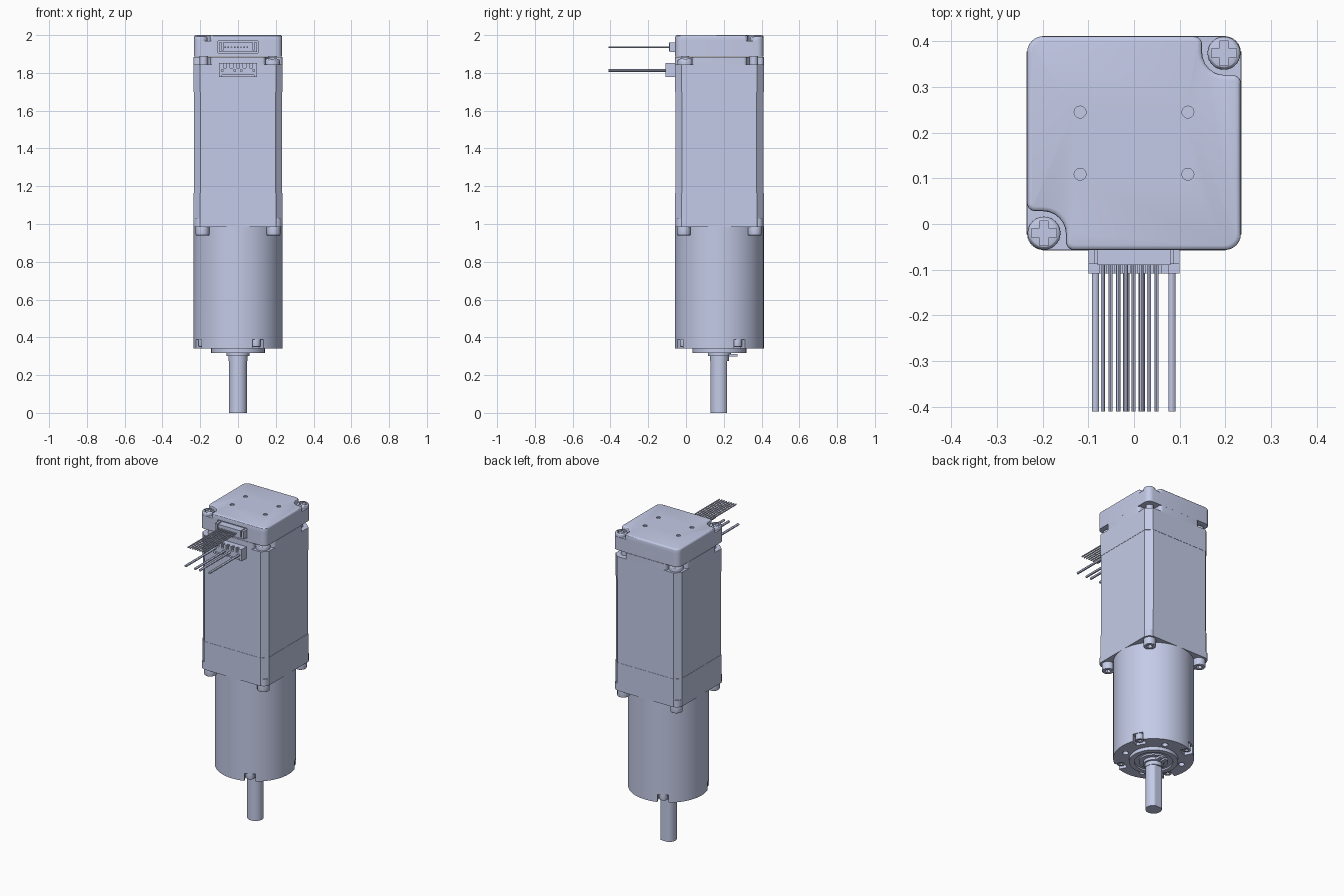
import bpy, bmesh, math
from mathutils import Vector, Matrix

if "Cube" in bpy.data.objects:
    bpy.data.objects.remove(bpy.data.objects["Cube"])

CY, H = 0.177, 0.235          # axis position in y, half width of the square body
CORNERS = [(1, 1), (-1, 1), (-1, -1), (1, -1)]

mat = bpy.data.materials.new("pale blue grey")
mat.use_nodes = True
colour = (0.59, 0.638, 0.855, 1)
mat.diffuse_color = colour
mat.node_tree.nodes["Principled BSDF"].inputs["Base Color"].default_value = colour


def finish(name, bm):
    bmesh.ops.recalc_face_normals(bm, faces=bm.faces)
    mesh = bpy.data.meshes.new(name)
    bm.to_mesh(mesh)
    bm.free()
    ob = bpy.data.objects.new(name, mesh)
    bpy.context.collection.objects.link(ob)
    mesh.materials.append(mat)
    return ob


def prism(name, outline, z0, z1, bevel=0, cy=CY, both=False):
    """Extrude an outline upwards, optionally rounding the top rim."""
    bm = bmesh.new()
    base = bm.faces.new([bm.verts.new((x, y + cy, z0)) for x, y in outline])
    top = bmesh.ops.extrude_face_region(bm, geom=[base])["geom"]
    bmesh.ops.translate(bm, vec=(0, 0, z1 - z0),
                        verts=[v for v in top if isinstance(v, bmesh.types.BMVert)])
    if bevel:
        ends = (z0, z1) if both else (z1,)
        rim = [e for e in bm.edges
               if any(all(abs(v.co.z - z) < 1e-5 for v in e.verts) for z in ends)]
        bmesh.ops.bevel(bm, geom=rim, offset=bevel, segments=3, profile=0.5, affect='EDGES')
    return finish(name, bm)


def box(name, x0, x1, y0, y1, z0, z1):
    return prism(name, [(x0, y0), (x1, y0), (x1, y1), (x0, y1)], z0, z1, cy=0)


def circle(r, n=32, x=0, y=0):
    return [(x + r * math.cos(math.tau * i / n), y + r * math.sin(math.tau * i / n))
            for i in range(n)]


def rounded(corners, steps=6):
    """Round the right-angled corners (x, y, radius); one step gives a chamfer."""
    out = []
    for i, (x, y, r) in enumerate(corners):
        p = Vector((x, y))
        u = (Vector(corners[i - 1][:2]) - p).normalized()
        v = (Vector(corners[(i + 1) % len(corners)][:2]) - p).normalized()
        for k in range(steps + 1):
            a = math.pi / 2 * k / steps
            out.append(tuple(p + r * (u * (1 - math.sin(a)) + v * (1 - math.cos(a)))))
    return out


def square(h, r, notched=(), n=0.085, inner=0.05, lip=0.018, steps=6):
    pts = []
    for sx, sy in CORNERS:
        if (sx, sy) in notched:
            step = [(sx * h, sy * (h - n), lip), (sx * (h - n), sy * (h - n), inner),
                    (sx * (h - n), sy * h, lip)]
            pts += step if sx * sy > 0 else step[::-1]
        else:
            pts.append((sx * h, sy * h, r))
    return rounded(pts, steps)


def cut(ob, *cutters):
    for c in cutters:
        mod = ob.modifiers.new("cut", 'BOOLEAN')
        mod.object, mod.solver = c, 'EXACT'
        bpy.context.view_layer.objects.active = ob
        bpy.ops.object.modifier_apply(modifier=mod.name)
        bpy.data.objects.remove(c)
    return ob


def cross_screw(name, x, y, z0, z1, r):
    head = prism(name, circle(r, 32, x, y), z0, z1, r * 0.3)
    w, l, d = r * 0.27, r * 0.75, (z1 - z0) * 0.4
    plus = [(a * sx, b * sy) for sx, sy, order in
            ((1, 1, 0), (-1, 1, 1), (-1, -1, 0), (1, -1, 1))
            for a, b in ([(l, w), (w, w), (w, l)][::-1 if order else 1])]
    return cut(head, prism("cross_cutter", [(x + a, y + b) for a, b in plus], z1 - d, z1 + 0.1))


def socket_screw(name, x, y, z0, z1, r):
    head = prism(name, circle(r, 32, x, y), z0, z1, r * 0.12, both=True)
    return cut(head, prism("hex_cutter", circle(r * 0.5, 6, x, y), z0 - 0.05, z0 + 0.02))


def polar(r, degrees):
    a = math.radians(degrees)
    return r * math.cos(a), r * math.sin(a)


# Output shaft with one flat, bearing boss, pilot flange and retaining clip
prism("output_shaft", [(x, min(y, 0.041)) for x, y in circle(0.048, 48)], 0, 0.29)
prism("shaft_collar", circle(0.05, 48), 0.275, 0.33)
prism("bearing_boss", circle(0.06), 0.30, 0.33)
flange = prism("pilot_flange", circle(0.142, 64), 0.318, 0.35)
groove = cut(prism("groove_cutter", circle(0.112, 48), 0.30, 0.328),
             prism("core_cutter", circle(0.085, 48), 0.2, 0.4))
cut(flange, groove)
for s in (-1, 1):
    x = s * 0.018
    box("clip_lug", x - 0.012, x + 0.012, CY + 0.05, CY + 0.095, 0.298, 0.312)

# Round gearbox with edge notches, screws and mounting holes
gearbox = prism("gearbox", circle(H, 96), 0.34, 0.99)
for k in range(4):
    angle = 27 + 90 * k
    slot = box("notch_cutter", 0.18, 0.3, -0.032, 0.032, 0.3, 0.388)
    slot.data.transform(Matrix.Translation((0, CY, 0)) @ Matrix.Rotation(math.radians(angle), 4, 'Z'))
    hole = prism("hole_cutter", circle(0.018, 20, *polar(0.175, angle + 45)), 0.3, 0.38)
    cut(gearbox, slot, hole)
    socket_screw("gearbox_screw", *polar(0.207, angle), 0.35, 0.395, 0.025)

# Square motor: lower end bell, laminated core, upper end bell with corner pockets
prism("lower_end_bell", square(H, 0.035, steps=1), 0.985, 1.165)
prism("laminated_core", square(H - 0.0015, 0.036, steps=1), 1.165, 1.70)
prism("upper_end_bell", square(H, 0.035, steps=1), 1.70, 1.845)
prism("pocketed_top", square(H, 0.035, CORNERS, n=0.09), 1.845, 1.885)

# Corner screws under the motor, each with a sleeve let into the end bell
for sx, sy in CORNERS:
    socket_screw("motor_screw", sx * 0.188, sy * 0.188, 0.94, 0.99, 0.036)
    prism("screw_sleeve", circle(0.034, 24, sx * 0.198, sy * 0.198), 0.985, 1.03)

# Encoder cap with two open corners on top
open_corners = [(1, 1), (-1, -1)]
cap_base = prism("cap_base", square(H - 0.001, 0.035), 1.886, 1.97)
cap_top = prism("cap_top", square(H - 0.001, 0.035, open_corners), 1.97, 2.0, 0.01)
for sx, sy in CORNERS:
    cut(cap_top, prism("dimple_cutter", circle(0.013, 20, sx * 0.118, sy * 0.068), 1.993, 2.1))
    if (sx, sy) in open_corners:
        cross_screw("cap_screw", sx * 0.197, sy * 0.197, 1.968, 1.993, 0.036)
        prism("standoff", circle(0.022, 24, sx * 0.182, sy * 0.182), 1.84, 1.89)
    else:
        cross_screw("end_bell_screw", sx * 0.18, sy * 0.18, 1.84, 1.875, 0.042)

# Signal connector in the cap, with eight thin leads
cut(cap_base, box("socket_cutter", -0.105, 0.105, -0.1, -0.045, 1.905, 1.9695))
box("signal_socket", -0.1, 0.1, -0.088, -0.03, 1.91, 1.918)
for s in (-1, 1):
    x = s * 0.093
    box("signal_socket_side", x - 0.007, x + 0.007, -0.088, -0.03, 1.912, 1.96)
box("signal_plug", -0.08, 0.08, -0.09, -0.03, 1.916, 1.96)

# Power connector on the motor, with four thicker leads
plug = box("power_plug", -0.1, 0.1, -0.108, -0.05, 1.777, 1.852)
for k in range(5):
    x = (k - 2) * 0.034
    cut(plug, box("rib_cutter", x - 0.008, x + 0.008, -0.12, -0.09, 1.825, 1.86))
cut(plug, box("ledge_cutter", -0.085, 0.085, -0.12, -0.1, 1.76, 1.79))


def wire(name, x, z, r, y0):
    ob = prism(name, circle(r, 12), 0, y0 + 0.41, cy=0)
    ob.data.transform(Matrix.Translation((x, y0, z)) @ Matrix.Rotation(math.pi / 2, 4, 'X'))


for k in range(8):
    wire("signal_lead", -0.068 + 0.0168 * k, 1.936, 0.0045, -0.08)
for x in (-0.084, -0.017, 0.017, 0.083):
    wire("power_lead", x, 1.813, 0.0075, -0.09)

# Smooth the round surfaces, keeping real edges sharp
bpy.ops.object.select_all(action='DESELECT')
for ob in bpy.context.collection.objects:
    if ob.type == 'MESH':
        ob.select_set(True)
        bpy.context.view_layer.objects.active = ob
bpy.ops.object.shade_smooth_by_angle(angle=math.radians(30))
